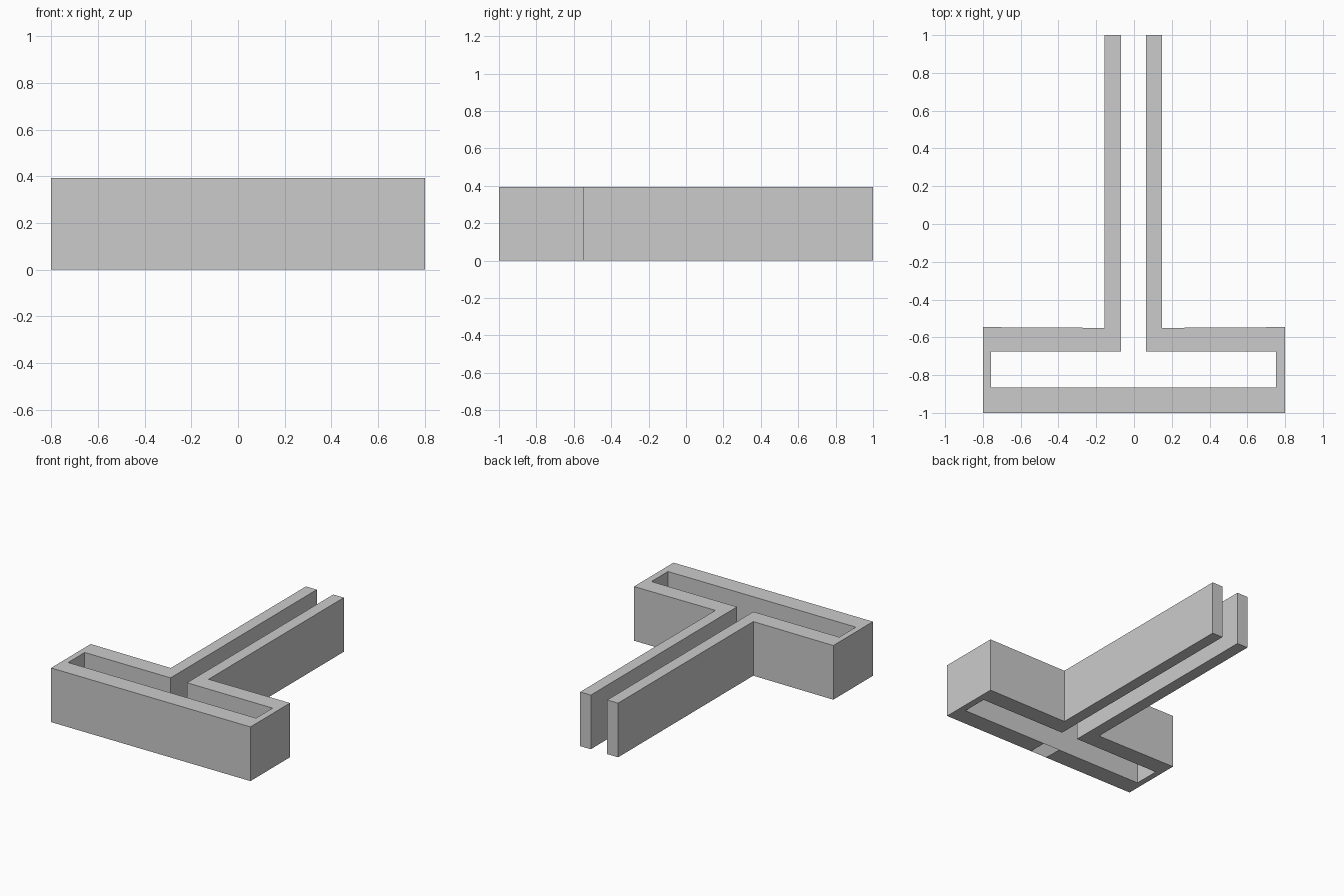
import bpy
import bmesh

if "Cube" in bpy.data.objects:
    bpy.data.objects.remove(bpy.data.objects["Cube"])

HEIGHT = 0.393

# Matching outer and inner wall outlines, walked from the left stem end
# around the crossbar to the right stem end
OUTER = [(-0.155, 1), (-0.155, -0.55), (-0.8, -0.546), (-0.8, -1), (-0.068, -1),
         (0.064, -1), (0.8, -1), (0.8, -0.546), (0.149, -0.55), (0.149, 1)]
INNER = [(-0.068, 1), (-0.068, -0.676), (-0.757, -0.676), (-0.757, -0.866), (-0.068, -0.866),
         (0.064, -0.866), (0.751, -0.866), (0.751, -0.676), (0.064, -0.676), (0.064, 1)]
OPEN_BOTTOM = 4  # the underside is open at the middle of the front wall

bm = bmesh.new()


def ring(points, z):
    return [bm.verts.new((x, y, z)) for x, y in points]


ob, ot = ring(OUTER, 0), ring(OUTER, HEIGHT)
ib, it = ring(INNER, 0), ring(INNER, HEIGHT)

# Wall segments: top, outside, inside and underside
for i in range(len(OUTER) - 1):
    j = i + 1
    bm.faces.new((ot[i], ot[j], it[j], it[i]))
    bm.faces.new((ob[i], ob[j], ot[j], ot[i]))
    bm.faces.new((ib[j], ib[i], it[i], it[j]))
    if i != OPEN_BOTTOM:
        bm.faces.new((ob[j], ob[i], ib[i], ib[j]))

# End caps of the two stem walls
bm.faces.new((ob[0], ot[0], it[0], ib[0]))
bm.faces.new((ib[-1], it[-1], ot[-1], ob[-1]))

mesh = bpy.data.meshes.new("t_channel_wall")
bm.to_mesh(mesh)
bm.free()
bpy.context.collection.objects.link(bpy.data.objects.new("t_channel_wall", mesh))
